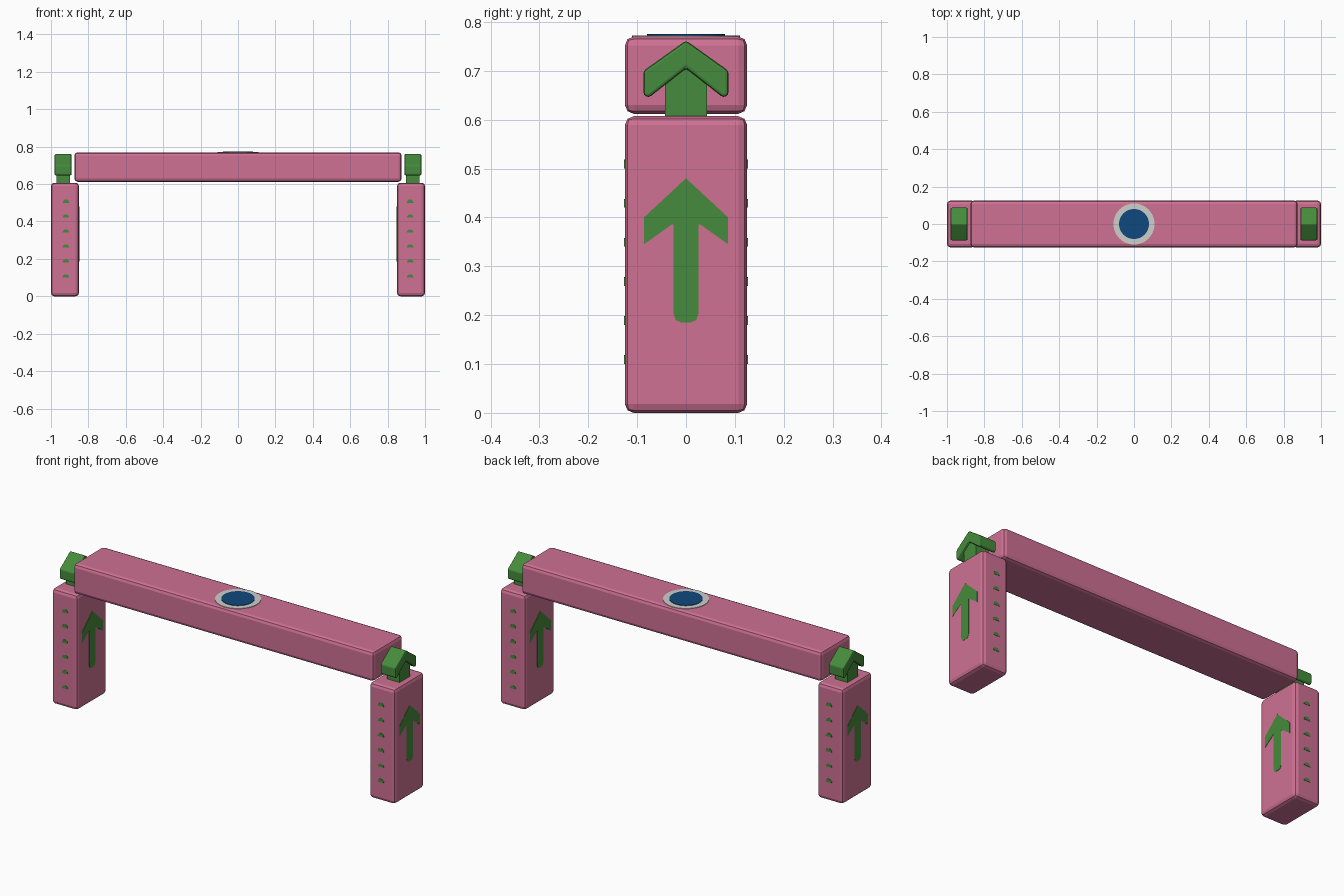
import bpy, bmesh, math
from mathutils import Vector

if "Cube" in bpy.data.objects:
    bpy.data.objects.remove(bpy.data.objects["Cube"])


def material(name, rgb):
    m = bpy.data.materials.new(name)
    m.diffuse_color = (*rgb, 1)
    m.use_nodes = True
    m.node_tree.nodes["Principled BSDF"].inputs["Base Color"].default_value = m.diffuse_color
    return m


PINK = material("pink", (0.62, 0.165, 0.29))
GREEN = material("green", (0.06, 0.26, 0.045))
BLUE = material("blue", (0.005, 0.065, 0.21))
GREY = material("light_grey", (0.62, 0.62, 0.60))


def finish(name, bm, mat, bevel=0, segments=2):
    bmesh.ops.recalc_face_normals(bm, faces=bm.faces)
    me = bpy.data.meshes.new(name)
    bm.to_mesh(me)
    bm.free()
    me.materials.append(mat)
    ob = bpy.data.objects.new(name, me)
    bpy.context.collection.objects.link(ob)
    if bevel:
        mod = ob.modifiers.new("bevel", 'BEVEL')
        mod.width = bevel
        mod.segments = segments
    return ob


def box(name, lo, hi, mat, bevel=0, segments=2):
    bm = bmesh.new()
    bmesh.ops.create_cube(bm, size=1)
    lo, hi = Vector(lo), Vector(hi)
    for v in bm.verts:
        v.co = Vector([(lo[i] + hi[i]) / 2 + v.co[i] * (hi[i] - lo[i]) for i in range(3)])
    return finish(name, bm, mat, bevel, segments)


def prism(name, points, axis, a, b, mat, bevel=0):
    """Extrude a 2D outline along an axis from a to b."""
    def place(p, d):
        return {'x': (d, p[0], p[1]), 'y': (p[0], d, p[1]), 'z': (p[0], p[1], d)}[axis]
    bm = bmesh.new()
    face = bm.faces.new([bm.verts.new(place(p, a)) for p in points])
    ext = bmesh.ops.extrude_face_region(bm, geom=[face])
    off = Vector(place((0, 0), b - a))
    for v in ext["geom"]:
        if isinstance(v, bmesh.types.BMVert):
            v.co += off
    return finish(name, bm, mat, bevel)


def symmetric(half):
    """Mirror a half outline, listed from top centre to bottom centre."""
    return half + [(-y, z) for y, z in reversed(half) if y > 0]


def circle(r, n=48):
    return [(r * math.cos(2 * math.pi * i / n), r * math.sin(2 * math.pi * i / n)) for i in range(n)]


# Cross beam with its round emblem
box("cross_beam", (-0.875, -0.125, 0.612), (0.875, 0.125, 0.77), PINK, 0.018)
prism("disc_ring", circle(0.11), 'z', 0.766, 0.7725, GREY)
prism("disc_centre", circle(0.08), 'z', 0.766, 0.775, BLUE)

painted_arrow = symmetric([(0, 0.48), (0.086, 0.40), (0.086, 0.345), (0.03, 0.385), (0.026, 0.385),
                           (0.026, 0.205), (0.021, 0.19), (0.01, 0.185)])
chevron = symmetric([(0, 0.762), (0.087, 0.70), (0.087, 0.65), (0.076, 0.645), (0, 0.705)])

for side, s in (("left", -1), ("right", 1)):
    # Leg
    box(side + "_leg", (min(s * 0.85, s), -0.125, 0), (max(s * 0.85, s), 0.125, 0.607), PINK, 0.018)

    # Arrows painted on the outer and inner leg faces
    prism(side + "_outer_arrow", painted_arrow, 'x', s * 0.998, s * 1.001, GREEN)
    prism(side + "_inner_arrow", painted_arrow, 'x', s * 0.852, s * 0.848, GREEN)

    # Column of small half-round dots on front and back
    for face, d in (("front", -1), ("back", 1)):
        for i in range(6):
            z = 0.10 + 0.08 * i
            dot = [(s * 0.92 + 0.018 * math.cos(math.pi * k / 8),
                    z + 0.018 * math.sin(math.pi * k / 8)) for k in range(9)]
            prism(f"{side}_{face}_dot_{i + 1}", dot, 'y', d * 0.123, d * 0.1265, GREEN)

    # Solid arrow standing on the leg at the beam end
    x = s * 0.935
    box(side + "_arrow_stem", (x - 0.036, -0.043, 0.59), (x + 0.036, 0.043, 0.712), GREEN)
    prism(side + "_arrow_head", chevron, 'x', x - 0.045, x + 0.045, GREEN, 0.006)
